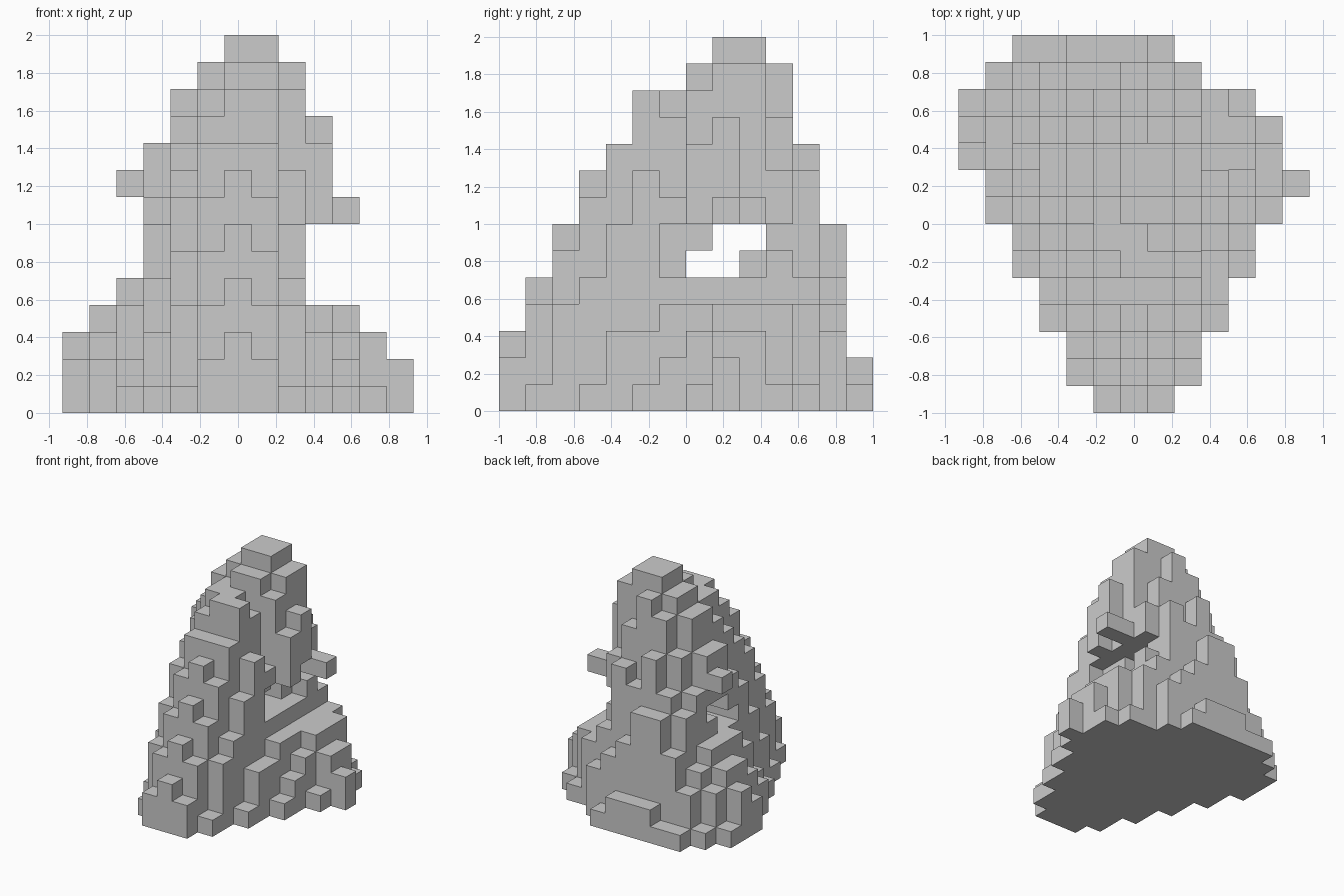
import bpy, bmesh

if "Cube" in bpy.data.objects:
    bpy.data.objects.remove(bpy.data.objects["Cube"])

U = 1 / 7  # edge length of one block

# Stepped slope of the peak: for each slice across x, first block along y and the stack heights
SLICES = {
    -6: (9, [2, 3, 1]),
    -5: (7, [2, 3, 4, 4, 3, 1]),
    -4: (5, [1, 2, 4, 5, 5, 5, 4, 3, 1]),
    -3: (3, [1, 3, 5, 7, 8, 10, 10, 8, 7, 5, 1]),
    -2: (1, [1, 4, 6, 8, 9, 10, 11, 12, 12, 10, 8, 7, 2]),
    -1: (0, [2, 4, 6, 8, 10, 11, 12, 12, 13, 13, 12, 10, 7, 2]),
    0: (0, [3, 5, 7, 9, 10, 12, 12, 13, 14, 14, 13, 8, 5, 2]),
    1: (0, [2, 4, 6, 8, 10, 12, 11, 13, 14, 14, 11, 9, 4, 1]),
    2: (1, [1, 4, 5, 7, 9, 8, 12, 13, 13, 9, 5, 3]),
    3: (3, [1, 3, 3, 4, 10, 11, 8, 4, 4]),
    4: (5, [1, 2, 3, 4, 4, 4, 1]),
    5: (7, [1, 3, 3, 1]),
    6: (8, [2]),
}


def block(xs, ys, zs):
    """All cells in a box, ends included."""
    return {(x, y, z) for x in range(xs[0], xs[1] + 1)
            for y in range(ys[0], ys[1] + 1) for z in range(zs[0], zs[1] + 1)}


cells = set()
for x, (start, heights) in SLICES.items():
    for n, h in enumerate(heights):
        cells |= block((x, x), (start + n, start + n), (0, h - 1))

# Crooked tunnel through the peak and the wider hollow under the right overhang
cells -= block((-6, 6), (7, 8), (5, 5))
cells -= block((-6, 6), (8, 9), (6, 6))
cells -= block((3, 6), (7, 9), (4, 6))
cells -= block((2, 2), (6, 9), (5, 6))
cells -= block((2, 2), (10, 10), (6, 6))
cells -= block((3, 3), (8, 8), (7, 7))

# Jutting stones on the left and right
cells |= {(-4, 9, 8), (4, 9, 7)}

# Skin: only the outward faces of the blocks
bm = bmesh.new()
verts = {}


def corner(p):
    if p not in verts:
        verts[p] = bm.verts.new(((p[0] - 0.5) * U, p[1] * U - 1, p[2] * U))
    return verts[p]


for cell in sorted(cells):
    for axis in range(3):
        for side in (0, 1):
            neighbour = list(cell)
            neighbour[axis] += 2 * side - 1
            if tuple(neighbour) in cells:
                continue
            u, v = (axis + 1) % 3, (axis + 2) % 3
            quad = []
            for a, b in ((0, 0), (1, 0), (1, 1), (0, 1)):
                p = list(cell)
                p[axis] += side
                p[u] += a
                p[v] += b
                quad.append(corner(tuple(p)))
            bm.faces.new(quad if side else quad[::-1])

mesh = bpy.data.meshes.new("rocky_peak")
bm.to_mesh(mesh)
bm.free()
bpy.context.collection.objects.link(bpy.data.objects.new("rocky_peak", mesh))
